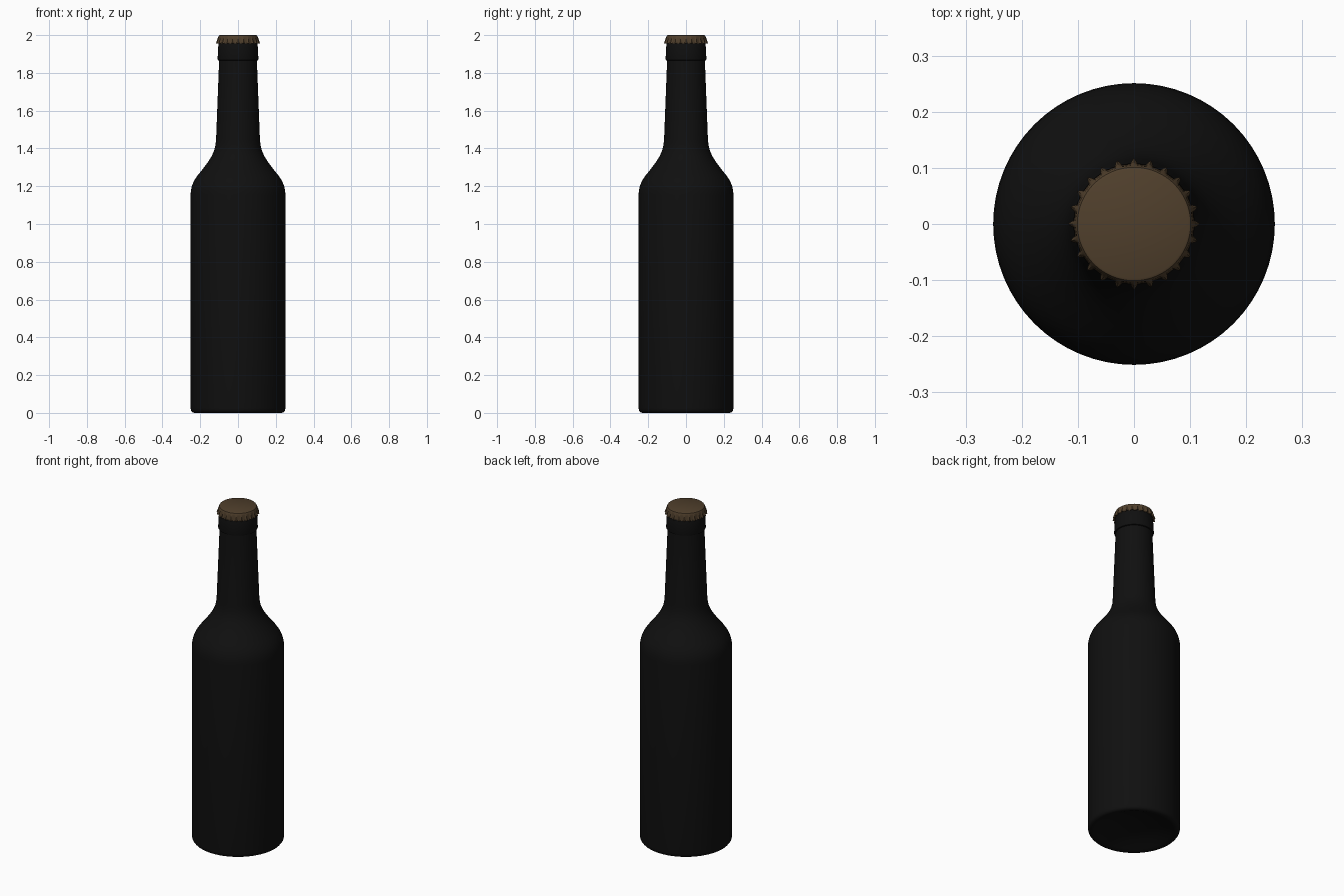
import bpy, bmesh
from math import sin, cos, tau, radians

if "Cube" in bpy.data.objects:
    bpy.data.objects.remove(bpy.data.objects["Cube"])


def material(name, color):
    m = bpy.data.materials.new(name)
    m.diffuse_color = (*color, 1)
    m.use_nodes = True
    m.node_tree.nodes["Principled BSDF"].inputs["Base Color"].default_value = m.diffuse_color
    return m


def lathe(name, profile, segs, mat, ripple=lambda a: 0, angle=35):
    """Revolve (radius, z, ripple amount) points; radius 0 makes a pole."""
    bm = bmesh.new()
    rings = []
    for r, z, k in profile:
        if r == 0:
            rings.append([bm.verts.new((0, 0, z))] * segs)
            continue
        ring = []
        for i in range(segs):
            a = tau * i / segs
            rr = r + k * ripple(a)
            ring.append(bm.verts.new((rr * cos(a), rr * sin(a), z)))
        rings.append(ring)
    for lo, hi in zip(rings, rings[1:]):
        for i in range(segs):
            j = (i + 1) % segs
            quad = list(dict.fromkeys((lo[i], lo[j], hi[j], hi[i])))
            bm.faces.new(quad)
    bmesh.ops.recalc_face_normals(bm, faces=bm.faces)
    me = bpy.data.meshes.new(name)
    bm.to_mesh(me)
    bm.free()
    ob = bpy.data.objects.new(name, me)
    bpy.context.collection.objects.link(ob)
    me.materials.append(mat)
    bpy.ops.object.select_all(action='DESELECT')
    ob.select_set(True)
    bpy.context.view_layer.objects.active = ob
    bpy.ops.object.shade_smooth_by_angle(angle=radians(angle))
    return ob


glass = material("dark_glass", (0.005, 0.005, 0.005))
metal = material("cap_metal", (0.08, 0.05, 0.025))

# Bottle: domed base, straight body, S-curve shoulder, tapering neck, lip collar
bottle = [(0, 0.05), (0.08, 0.045), (0.15, 0.03), (0.205, 0.008), (0.22, 0.002),
          (0.232, 0.0), (0.243, 0.004), (0.249, 0.012), (0.251, 0.025),
          (0.251, 1.155), (0.249, 1.18), (0.243, 1.205), (0.232, 1.23),
          (0.214, 1.257), (0.185, 1.293), (0.159, 1.328), (0.139, 1.36),
          (0.126, 1.39), (0.119, 1.42), (0.116, 1.45), (0.100, 1.865),
          (0.106, 1.867), (0.108, 1.873), (0.104, 1.95), (0.100, 1.97),
          (0.092, 1.98), (0, 1.98)]
lathe("bottle", [(r, z, 0) for r, z in bottle], 64, glass)

# Crown cap: flat top, rounded rim, skirt with 24 pointed crimps
TEETH = 24
cap = [(0, 2.0, 0), (0.097, 2.0, 0), (0.101, 1.998, 0), (0.104, 1.992, 0),
       (0.105, 1.985, 0.002), (0.106, 1.97, 0.006), (0.107, 1.955, 0.010),
       (0.104, 1.955, 0.010), (0.103, 1.975, 0.002)]
lathe("crown_cap", cap, TEETH * 8, metal,
      ripple=lambda a: max(0, cos(TEETH * a)) ** 1.5)
